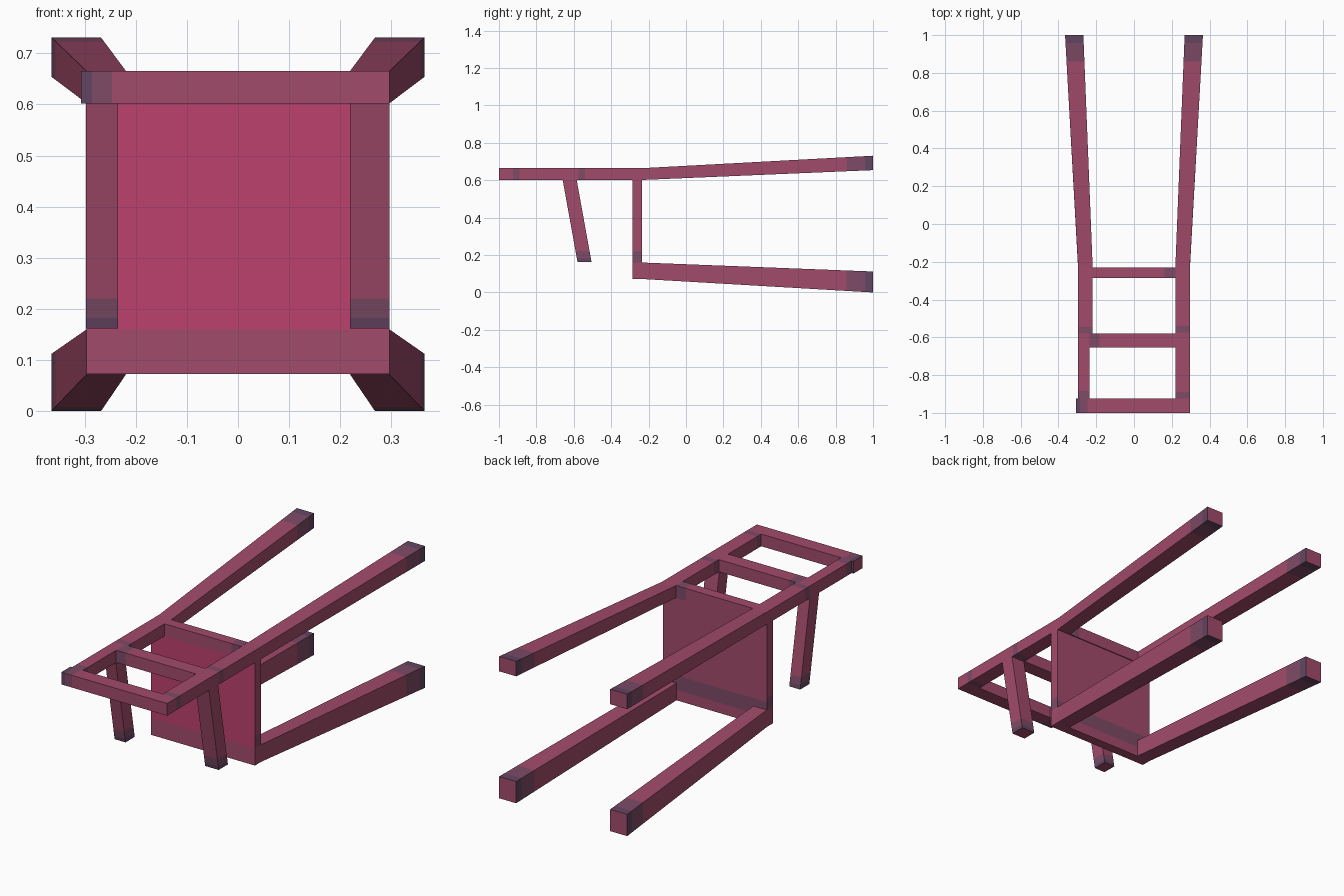
import bpy, bmesh
from mathutils import Vector

if "Cube" in bpy.data.objects:
    bpy.data.objects.remove(bpy.data.objects["Cube"])

def material(name, rgb):
    m = bpy.data.materials.new(name)
    m.diffuse_color = (*rgb, 1)
    m.use_nodes = True
    m.node_tree.nodes["Principled BSDF"].inputs["Base Color"].default_value = m.diffuse_color
    return m

MATS = [material("rose_wood", (0.36, 0.070, 0.145)),
        material("bright_rose", (0.50, 0.052, 0.150)),
        material("plum_band", (0.205, 0.069, 0.133)),
        material("dark_plum_band", (0.125, 0.060, 0.120))]
WOOD, BRIGHT, PLUM, DARK = range(4)

def beam(name, start, end, axis, cuts=((1, WOOD),), rule=None):
    """Straight bar between two rectangles.
    start/end = (position on axis, (min a, max a), (min b, max b)), a and b being
    the other axes in order. cuts = (fraction where a section stops, colour)."""
    others = [i for i in range(3) if i != axis]
    def corners(r):
        out = []
        for i, j in ((0, 0), (1, 0), (1, 1), (0, 1)):
            v = Vector((0, 0, 0))
            v[axis], v[others[0]], v[others[1]] = r[0], r[1][i], r[2][j]
            out.append(v)
        return out
    a, b = corners(start), corners(end)
    bm = bmesh.new()
    rings = [[bm.verts.new(p.lerp(q, t)) for p, q in zip(a, b)]
             for t in [0] + [c[0] for c in cuts]]
    for k, (_, mat) in enumerate(cuts):
        for i in range(4):
            j = (i + 1) % 4
            f = bm.faces.new((rings[k][i], rings[k][j], rings[k+1][j], rings[k+1][i]))
            f.material_index = mat
    bm.faces.new(rings[0])
    bm.faces.new(rings[-1])
    bmesh.ops.recalc_face_normals(bm, faces=bm.faces)
    bm.normal_update()
    if rule:
        for f in bm.faces:
            f.material_index = rule(f, f.calc_center_median())
    me = bpy.data.meshes.new(name)
    bm.to_mesh(me)
    bm.free()
    for m in MATS:
        me.materials.append(m)
    ob = bpy.data.objects.new(name, me)
    bpy.context.collection.objects.link(ob)

def side(s, lo, hi):
    return (lo, hi) if s > 0 else (-hi, -lo)

ZB = (0.602, 0.665)   # thickness of the back frame

# Seat: bright front, wood rim and back, plum marks on the back and sides
def seat_rule(f, c):
    if f.normal.y < -0.5:
        return BRIGHT if 0.16 < c.z < 0.602 else WOOD
    if f.normal.y > 0.5:
        return PLUM if 0.125 < c.z < 0.20 else WOOD
    if abs(f.normal.x) > 0.5 and 0.16 < c.z < 0.22:
        return PLUM
    return WOOD

z0, z1 = 0.072, 0.663
seat_cuts = [((z - z0) / (z1 - z0), WOOD) for z in (0.125, 0.16, 0.20, 0.22, 0.602, z1)]
beam("seat", (z0, (-0.296, 0.296), (-0.285, -0.235)),
     (z1, (-0.296, 0.296), (-0.285, -0.235)), 2, seat_cuts, seat_rule)

for s, tag in ((-1, "left"), (1, "right")):
    tip = side(s, 0.268, 0.365)
    root = side(s, 0.219, 0.296)
    foot = ((0.886, WOOD), (0.966, PLUM), (1, DARK))

    # Splayed legs with plum bands at the feet
    beam(tag + "_back_leg", (-0.225, root, ZB), (1, tip, (0.654, 0.731)), 1, foot)
    beam(tag + "_front_leg", (-0.235, root, (0.072, 0.160)), (1, tip, (0, 0.112)), 1, foot)

    # Arm supports, slanted
    arm = (-0.297, -0.235) if s < 0 else root
    beam(tag + "_arm", (0.605, arm, (-0.660, -0.585)), (0.162, arm, (-0.580, -0.505)), 2,
         ((0.868, WOOD), (0.955, PLUM), (1, DARK)))

# Back posts, the left one slimmer above the cross bar
beam("right_back_post", (-0.925, (0.219, 0.296), ZB), (-0.225, (0.219, 0.296), ZB), 1,
     ((0.05, PLUM), (0.5, WOOD), (0.55, PLUM), (1, WOOD)))
beam("left_back_post_upper", (-0.925, (-0.297, -0.236), ZB), (-0.58, (-0.297, -0.236), ZB), 1,
     ((0.12, PLUM), (1, WOOD)))
beam("left_back_post_lower", (-0.58, (-0.297, -0.219), ZB), (-0.225, (-0.297, -0.219), ZB), 1,
     ((0.1, PLUM), (1, WOOD)))

# Rails across the back
YT, YC, YS = (-1, -0.925), (-0.655, -0.58), (-0.286, -0.23)
beam("top_rail", (-0.307, YT, ZB), (0.296, YT, ZB), 0, ((0.035, DARK), (0.1, PLUM), (1, WOOD)))
beam("cross_rail", (-0.236, YC, ZB), (0.219, YC, ZB), 0, ((0.12, PLUM), (1, WOOD)))
beam("seat_rail", (-0.219, YS, ZB), (0.219, YS, (0.602, 0.6655)), 0,
     ((0.87, WOOD), (1, PLUM)))
